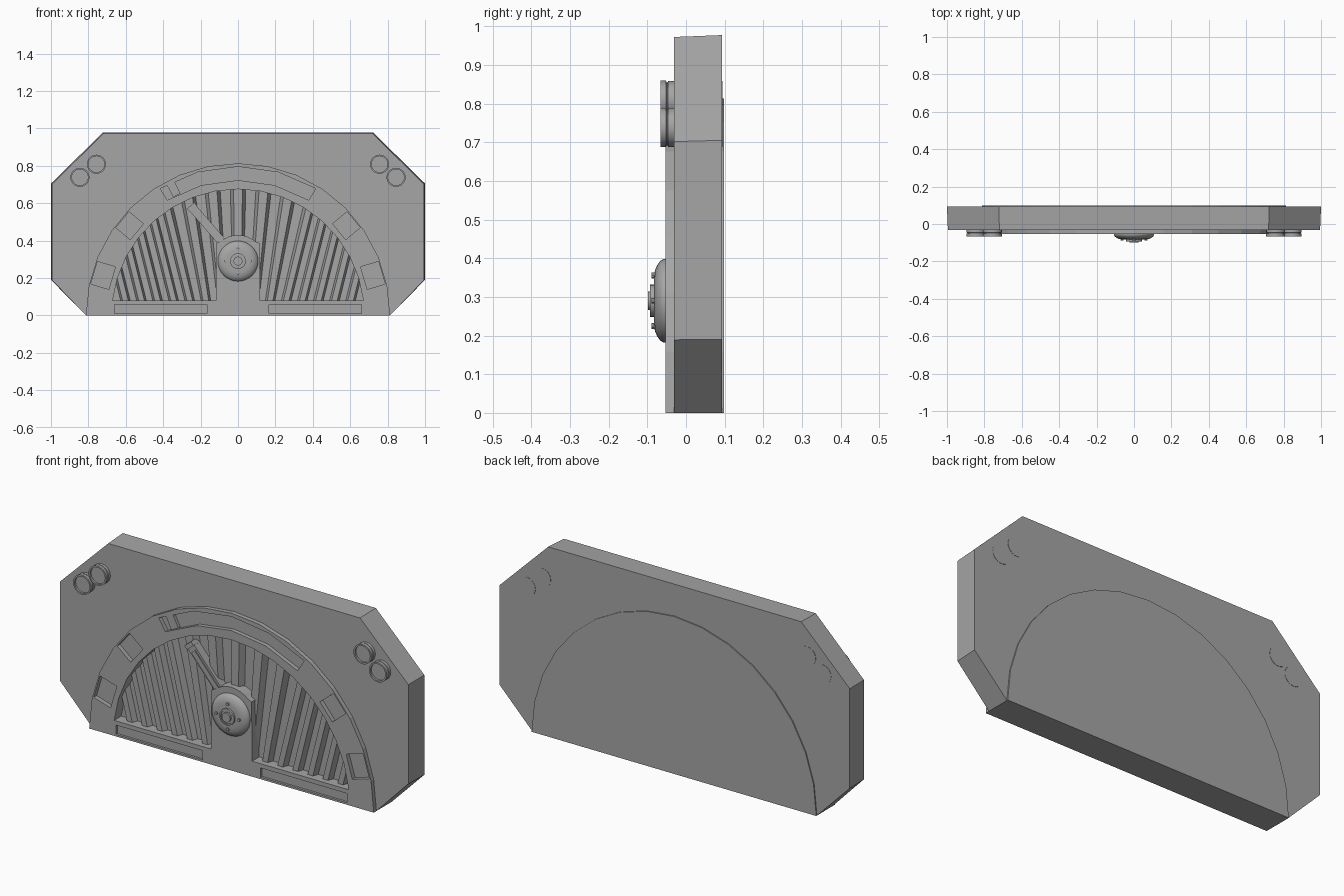
import bpy, bmesh, math
from math import cos, sin, radians, pi

if "Cube" in bpy.data.objects:
    bpy.data.objects.remove(bpy.data.objects["Cube"])

grey = bpy.data.materials.new("stone grey")
grey.diffuse_color = (0.38, 0.38, 0.38, 1)
grey.use_nodes = True
grey.node_tree.nodes["Principled BSDF"].inputs["Base Color"].default_value = grey.diffuse_color


def finish(name, bm):
    bmesh.ops.recalc_face_normals(bm, faces=bm.faces[:])
    me = bpy.data.meshes.new(name)
    bm.to_mesh(me)
    bm.free()
    me.materials.append(grey)
    ob = bpy.data.objects.new(name, me)
    bpy.context.collection.objects.link(ob)
    return ob


def prism(name, front, y0, y1, back=None):
    """Extrude an x/z outline from y0 to y1, optionally to a different back outline."""
    bm = bmesh.new()
    a = [bm.verts.new((x, y0, z)) for x, z in front]
    b = [bm.verts.new((x, y1, z)) for x, z in (back or front)]
    bm.faces.new(a)
    bm.faces.new(b[::-1])
    for i in range(len(a)):
        j = (i + 1) % len(a)
        bm.faces.new((a[i], b[i], b[j], a[j]))
    return finish(name, bm)


def lathe(name, profile, cx, cz, n=32):
    """Revolve (radius, y) points about a y axis through cx, cz."""
    bm = bmesh.new()
    rings = [[bm.verts.new((cx + r * cos(2 * pi * k / n), y, cz + r * sin(2 * pi * k / n)))
              for k in range(n)] for r, y in profile]
    for p, q in zip(rings, rings[1:]):
        for k in range(n):
            j = (k + 1) % n
            bm.faces.new((p[k], p[j], q[j], q[k]))
    bm.faces.new(rings[0])
    bm.faces.new(rings[-1])
    ob = finish(name, bm)
    bpy.context.view_layer.objects.active = ob
    ob.select_set(True)
    bpy.ops.object.shade_smooth_by_angle(angle=radians(32))
    ob.select_set(False)
    return ob


def arc(r, a0, a1, n):
    return [(r * cos(radians(a0 + (a1 - a0) * i / n)),
             r * sin(radians(a0 + (a1 - a0) * i / n))) for i in range(n + 1)]


def tilted_rect(cx, cz, w, h, ang):
    c, s = cos(radians(ang)), sin(radians(ang))
    return [(cx + u * c - v * s, cz + u * s + v * c)
            for u, v in ((-w/2, -h/2), (w/2, -h/2), (w/2, h/2), (-w/2, h/2))]


# Octagonal body, open where the half-round dial sits
R = 0.813
outer = [(-1, 0.19), (-1, 0.705), (-0.723, 0.977), (0.723, 0.977), (1, 0.705), (1, 0.19)]
hole = arc(R, 0, 180, 16)
prism("body", [(x * 0.995, z * 0.995) for x, z in outer] + hole, -0.033, 0.091, outer + hole)

# Half-round dial with chamfered rim, then cut recesses
dial = prism("dial_arch", arc(R, 0, 180, 16), -0.055, 0.097)
cutters = []


def cutter(pts, depth):
    ob = prism("recess_cutter", pts, -0.2, depth)
    ob.hide_render = True
    cutters.append(ob)


a = math.degrees(math.asin(0.08 / 0.675))
cutter(arc(0.675, a, 180 - a, 16), 0.003)                                # slatted field
cutter(arc(0.795, 58.5, 121.5, 4) + arc(0.723, 121.5, 58.5, 4), -0.034)   # curved slot
for s in (-1, 1):
    for ang, h in ((16.5, 0.125), (39.6, 0.11)):                         # square windows
        t = ang if s > 0 else 180 - ang
        cutter(tilted_rect(0.752 * cos(radians(t)), 0.752 * sin(radians(t)), 0.1, h, t), -0.032)
    cutter([(s * 0.165, 0.01), (s * 0.66, 0.01), (s * 0.66, 0.058), (s * 0.165, 0.058)], -0.043)

for c in cutters:
    m = dial.modifiers.new("recess", 'BOOLEAN')
    m.operation = 'DIFFERENCE'
    m.solver = 'EXACT'
    m.object = c
bpy.context.view_layer.objects.active = dial
for m in list(dial.modifiers):
    bpy.ops.object.modifier_apply(modifier=m.name)
for c in cutters:
    bpy.data.objects.remove(c)

# Fanned slats, each clipped to the arch


def slat_line(x0):
    s = 0.25 * max(-1, min(1, x0 / 0.25))
    k = x0 - s * 0.08                       # x = k + s z meets the circle
    A, B, C = s * s + 1, 2 * k * s, k * k - 0.68 ** 2
    z = (-B + math.sqrt(B * B - 4 * A * C)) / (2 * A)
    return (x0 - s * 0.005, 0.075), (k + s * z, z)


for i in range(-7, 8):
    x = i * 0.086
    (b0, t0), (b1, t1) = slat_line(x - 0.015), slat_line(x + 0.015)
    (c0, u0), (c1, u1) = slat_line(x - 0.027), slat_line(x + 0.027)
    prism("slat", [b0, b1, t1, t0], -0.026, 0.006, [c0, c1, u1, u0])

# Hub plate with rounded top
top = [(0.115, 0.385)] + [(0.14 * cos(radians(t)), 0.29 + 0.14 * sin(radians(t)))
                          for t in range(50, 131, 10)] + [(-0.115, 0.385)]
prism("hub_plate", [(-0.118, 0.075), (0.118, 0.075)] + top, -0.055, 0.005)

# Domed hub, centre knob and bolts
lathe("hub_dome", [(0.108, -0.05), (0.108, -0.06), (0.103, -0.068), (0.092, -0.076),
                   (0.078, -0.082), (0.06, -0.084), (0.001, -0.084)], 0, 0.29)
lathe("hub_knob", [(0.042, -0.08), (0.042, -0.094), (0.034, -0.095), (0.034, -0.09),
                   (0.024, -0.09), (0.024, -0.1), (0.001, -0.1)], 0, 0.29, 24)
for k in range(4):
    lathe("hub_bolt", [(0.008, -0.078), (0.008, -0.091), (0.001, -0.091)],
          0.065 * cos(k * pi / 2), 0.29 + 0.065 * sin(k * pi / 2), 10)

# Lever arm with raised centre strip and end block, marker in the slot
ang = math.degrees(math.atan2(0.19, -0.165))
prism("lever_arm", tilted_rect(-0.165, 0.485, 0.27, 0.046, ang), -0.044, 0.0)
prism("lever_strip", tilted_rect(-0.155, 0.473, 0.21, 0.026, ang), -0.05, -0.03)
prism("lever_end", tilted_rect(-0.245, 0.578, 0.022, 0.05, ang), -0.052, 0.0)
t = 117
prism("slot_marker", tilted_rect(0.755 * cos(radians(t)), 0.755 * sin(radians(t)),
                                 0.07, 0.045, t), -0.05, -0.03)

# Paired corner lamps, grooved drums with recessed faces, running through the body
for s in (-1, 1):
    for x, z in ((0.845, 0.738), (0.757, 0.808)):
        lathe("corner_lamp", [(0.001, 0.0925), (0.05, 0.0925), (0.05, -0.048), (0.046, -0.049),
                              (0.046, -0.052), (0.051, -0.053), (0.051, -0.068),
                              (0.043, -0.068), (0.043, -0.058), (0.001, -0.058)], s * x, z, 24)

# Centre everything on y = 0
for ob in bpy.data.objects:
    ob.location.y = 0.0015
